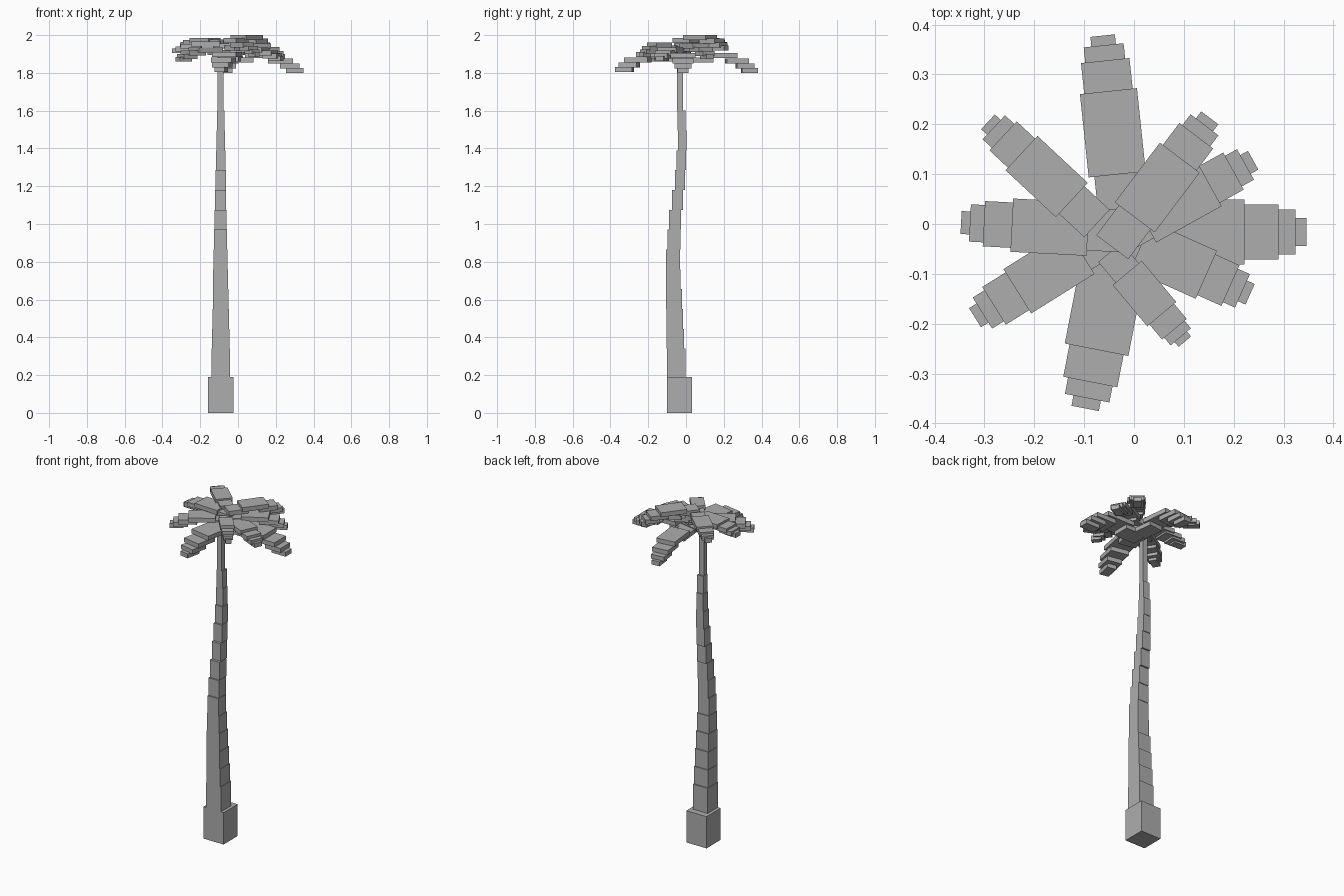
import bpy
from math import radians
from mathutils import Matrix, Vector

default_cube = bpy.data.objects.get("Cube")
if default_cube:
    bpy.data.objects.remove(default_cube, do_unlink=True)

grey = bpy.data.materials.new("plain grey")
grey.use_nodes = True
shade = .42
colour = (shade, shade, shade, 1)
grey.diffuse_color = colour
shader = grey.node_tree.nodes["Principled BSDF"]
shader.inputs["Base Color"].default_value = colour


def add_box(name, centre, size, turn=0):
    """Add one flat-sided block, turned about the vertical axis."""
    bpy.ops.mesh.primitive_cube_add(size=1, location=centre, rotation=(0, 0, turn))
    block = bpy.context.object
    block.name = name
    block.scale = size
    block.data.materials.append(grey)


# Square foot of the trunk
TRUNK_X = -.092
BASE_HEIGHT = .19
BASE_WIDTH = .134
add_box("trunk_base", (TRUNK_X, -.034, BASE_HEIGHT / 2),
        (BASE_WIDTH, BASE_WIDTH, BASE_HEIGHT))

# The trunk leans forward and back again: height and depth at its bends
BENDS = [(.2, -.05), (.8, -.07), (1, -.06), (1.25, -.03), (1.45, -.02), (2, -.04)]


def trunk_depth(height):
    """Find the trunk's centre line between the two nearest bends."""
    for (low, near), (high, far) in zip(BENDS, BENDS[1:]):
        if height <= high:
            return near + (far - near) * (height - low) / (high - low)


# Tapering trunk blocks: a tall first one, then even ones up to the crown
levels = [BASE_HEIGHT] + [.34 + .105 * step for step in range(13)] + [1.88]
for number, (bottom, top) in enumerate(zip(levels, levels[1:])):
    middle = (bottom + top) / 2
    width = .11 - .045 * middle
    add_box(f"trunk_block_{number}", (TRUNK_X, trunk_depth(middle), middle),
            (width, width, top - bottom))

# Overlapping frond blocks: start, end, width and droop as shares of the frond
FROND_BLOCKS = {
    "root": (-.3, .15, .8, .3),
    "blade": (0, .6, 1, 0),
    "upper_step": (.4, .82, .85, .35),
    "lower_step": (.6, .93, .7, .7),
    "tip": (.7, 1, .43, 1),
}
THICKNESS = .026


def add_frond(name, tip, heading, length, width, top, droop):
    """Build one frond of level blocks that step down towards its tip."""
    turn = radians(heading)
    direction = Matrix.Rotation(turn, 2) @ Vector((1, 0))
    origin = Vector(tip) - direction * length
    for part, (start, end, breadth, fall) in FROND_BLOCKS.items():
        middle = origin + direction * length * (start + end) / 2
        height = top - droop * fall - THICKNESS / 2
        add_box(f"{name}_frond_{part}", (middle.x, middle.y, height),
                (length * (end - start), width * breadth, THICKNESS), turn)


# Long low fronds
add_frond("left", (.346, -.016), 0, .31, .13, 1.905, droop=.08)
add_frond("back", (-.063, .378), 96, .28, .115, 1.905, droop=.08)
add_frond("front", (-.098, -.37), 259, .3, .13, 1.91, droop=.08)

# Raised fronds on the right
add_frond("right", (-.347, .003), 177, .255, .107, 1.965, droop=.035)
add_frond("back_right", (-.293, .205), 137, .23, .094, 1.985, droop=.03)
add_frond("front_right", (-.319, -.188), 212, .25, .105, 1.935, droop=.05)

# Shorter fronds on the left, the upper one lying over the crown
add_frond("short_front_left", (.102, -.236), -50, .18, .076, 1.96, droop=.05)
add_frond("front_left", (.233, -.141), -24, .24, .105, 1.935, droop=.045)
add_frond("back_left", (.239, .128), 29, .25, .1, 1.955, droop=.055)
add_frond("upper_back_left", (.152, .213), 53, .25, .1, 2, droop=.055)
